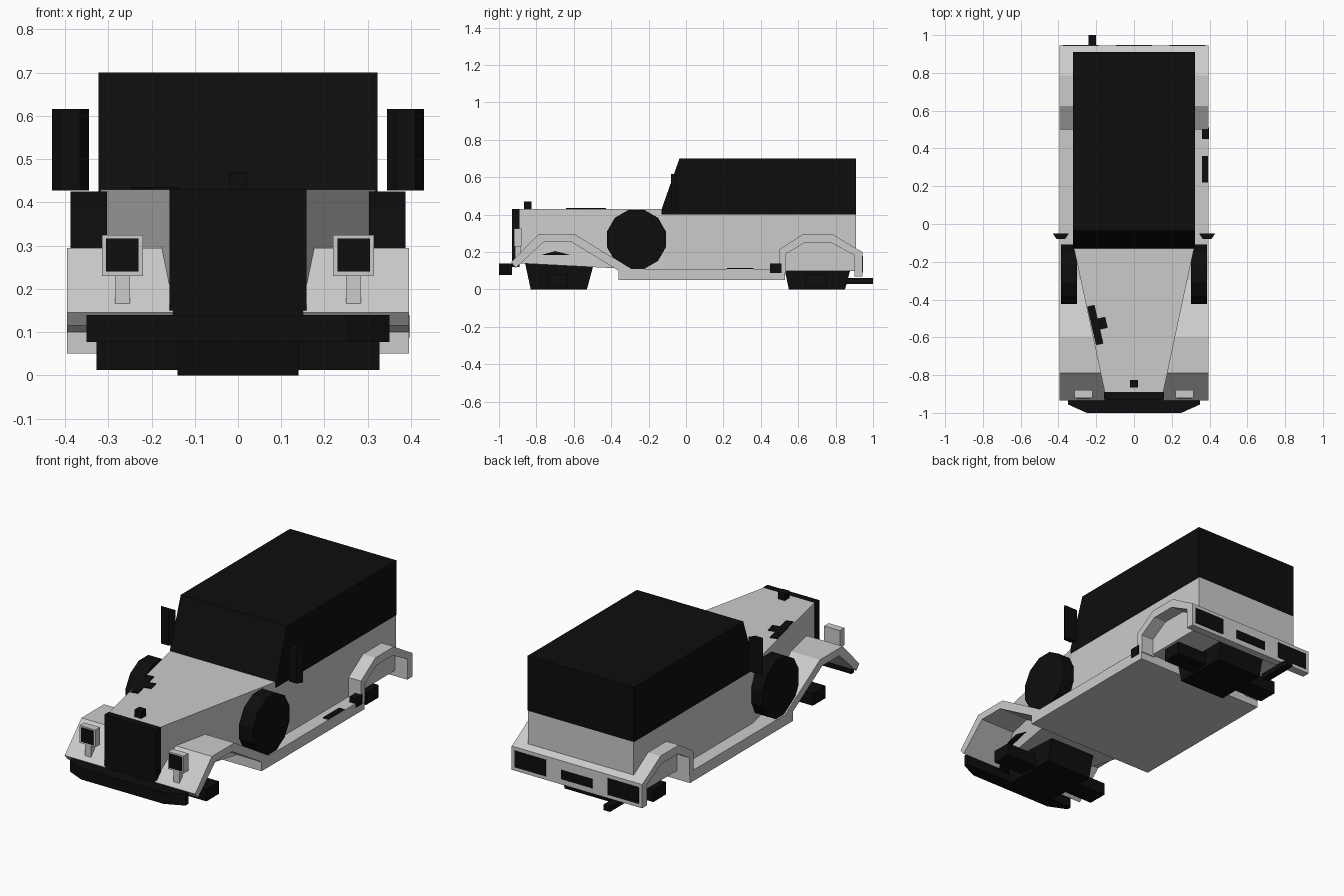
import bpy, bmesh, math

black = bpy.data.materials.new("black")
black.diffuse_color = (0.004, 0.004, 0.004, 1)


def loft(name, a, b, mat=None):
    """Closed solid between two matching outlines."""
    bm = bmesh.new()
    va = [bm.verts.new(p) for p in a]
    vb = [bm.verts.new(p) for p in b]
    n = len(va)
    bm.faces.new(va)
    bm.faces.new(vb[::-1])
    for i in range(n):
        j = (i + 1) % n
        bm.faces.new((va[i], vb[i], vb[j], va[j]))
    bmesh.ops.recalc_face_normals(bm, faces=bm.faces)
    me = bpy.data.meshes.new(name)
    bm.to_mesh(me)
    bm.free()
    ob = bpy.data.objects.new(name, me)
    bpy.context.collection.objects.link(ob)
    if mat:
        me.materials.append(mat)
    return ob


def side_profile(name, yz, x0, x1, mat=None):
    return loft(name, [(x0, y, z) for y, z in yz], [(x1, y, z) for y, z in yz], mat)


def top_profile(name, xy, z0, z1, mat=None):
    return loft(name, [(x, y, z0) for x, y in xy], [(x, y, z1) for x, y in xy], mat)


def box(name, x0, x1, y0, y1, z0, z1, mat=None):
    return side_profile(name, [(y0, z0), (y1, z0), (y1, z1), (y0, z1)], x0, x1, mat)


def mirrored(ob):
    """Repeat the part on the other side of the car."""
    m = ob.modifiers.new("mirror", 'MIRROR')
    m.use_mirror_merge = False
    return ob


# body, floor and hood
box("body", -0.32, 0.32, -0.12, 0.91, 0.10, 0.40)
box("running_board", -0.395, 0.395, -0.36, 0.53, 0.05, 0.11)
loft("hood",
     [(-0.155, -0.89, 0.14), (0.155, -0.89, 0.14), (0.155, -0.89, 0.43), (-0.155, -0.89, 0.43)],
     [(-0.32, -0.12, 0.10), (0.32, -0.12, 0.10), (0.32, -0.12, 0.43), (-0.32, -0.12, 0.43)])

# cabin top with sloped windshield
side_profile("cabin_top", [(-0.13, 0.40), (0.91, 0.40), (0.91, 0.70), (-0.035, 0.70), (-0.13, 0.43)],
             -0.322, 0.322, black)

# grille, ornament and bumper
box("grille", -0.158, 0.158, -0.93, -0.89, 0.12, 0.43, black)
box("hood_ornament", -0.02, 0.02, -0.865, -0.825, 0.43, 0.47, black)
top_profile("front_bumper", [(-0.35, -0.93), (-0.35, -0.955), (-0.25, -1.0), (0.25, -1.0),
                             (0.35, -0.955), (0.35, -0.93)], 0.077, 0.14, black)

# fenders
mirrored(side_profile("front_fender", [
    (-0.935, 0.145), (-0.79, 0.295), (-0.595, 0.295), (-0.29, 0.108), (-0.36, 0.10),
    (-0.615, 0.255), (-0.76, 0.255), (-0.91, 0.115)], 0.15, 0.395))
mirrored(side_profile("rear_fender", [
    (0.50, 0.09), (0.50, 0.215), (0.625, 0.295), (0.785, 0.295), (0.94, 0.20), (0.94, 0.07),
    (0.905, 0.07), (0.905, 0.18), (0.775, 0.25), (0.635, 0.25), (0.535, 0.19), (0.535, 0.09)],
    0.31, 0.395))

# rear panel with lamps and plate
side_profile("rear_panel", [(0.90, 0.07), (0.944, 0.07), (0.944, 0.20), (0.90, 0.225)], -0.395, 0.395)
mirrored(box("tail_lamp", 0.187, 0.375, 0.93, 0.947, 0.09, 0.18, black))
box("rear_plate", -0.095, 0.095, 0.93, 0.947, 0.10, 0.15, black)

# headlights on stems
mirrored(box("headlight", 0.22, 0.315, -0.92, -0.88, 0.23, 0.325))
mirrored(box("headlight_glass", 0.23, 0.305, -0.924, -0.91, 0.24, 0.317, black))
mirrored(box("headlight_stem", 0.25, 0.285, -0.915, -0.885, 0.165, 0.23))

# side spare wheels
ring = [(-0.265 + 0.163 * math.cos(math.radians(30 * i + 15)),
         0.268 + 0.163 * math.sin(math.radians(30 * i + 15))) for i in range(12)]
mirrored(side_profile("spare_wheel", ring, 0.303, 0.387, black))

# mirrors
mirrored(top_profile("side_mirror", [(0.345, -0.05), (0.43, -0.05), (0.41, -0.08), (0.365, -0.08)],
                     0.427, 0.616, black))

# axles and differentials
for label, y in (("front", -0.68), ("rear", 0.70)):
    box(label + "_axle", -0.327, 0.327, y - 0.06, y + 0.05, 0.012, 0.08, black)
    side_profile(label + "_differential", [
        (y - 0.15, 0), (y + 0.15, 0), (y + 0.185, 0.13), (y + 0.06, 0.19), (y - 0.01, 0.205),
        (y - 0.09, 0.19), (y - 0.18, 0.14)], -0.14, 0.14, black)
side_profile("front_axle_cover", [(-0.77, 0.185), (-0.62, 0.185), (-0.70, 0.205)], -0.215, 0.215, black)

# exhaust
box("exhaust", -0.24, -0.20, 0.80, 1.0, 0.03, 0.06, black)

# tool strapped to the hood edge
for name, cx, cy, w, l in (("hood_tool", -0.205, -0.535, 0.04, 0.21), ("hood_tool_head", -0.175, -0.527, 0.06, 0.06)):
    a = math.radians(13)
    pts = [(cx + u * w / 2 * math.cos(a) + v * l / 2 * -math.sin(-a) * 1.0,
            cy + u * w / 2 * math.sin(a) - v * l / 2 * math.cos(a))
           for u, v in ((-1, -1), (1, -1), (1, 1), (-1, 1))]
    top_profile(name, pts, 0.38, 0.435, black)

# step pad and side box on the right running board
box("step_pad", 0.36, 0.392, 0.22, 0.36, 0.10, 0.114, black)
box("side_box", 0.36, 0.397, 0.45, 0.51, 0.087, 0.14, black)
